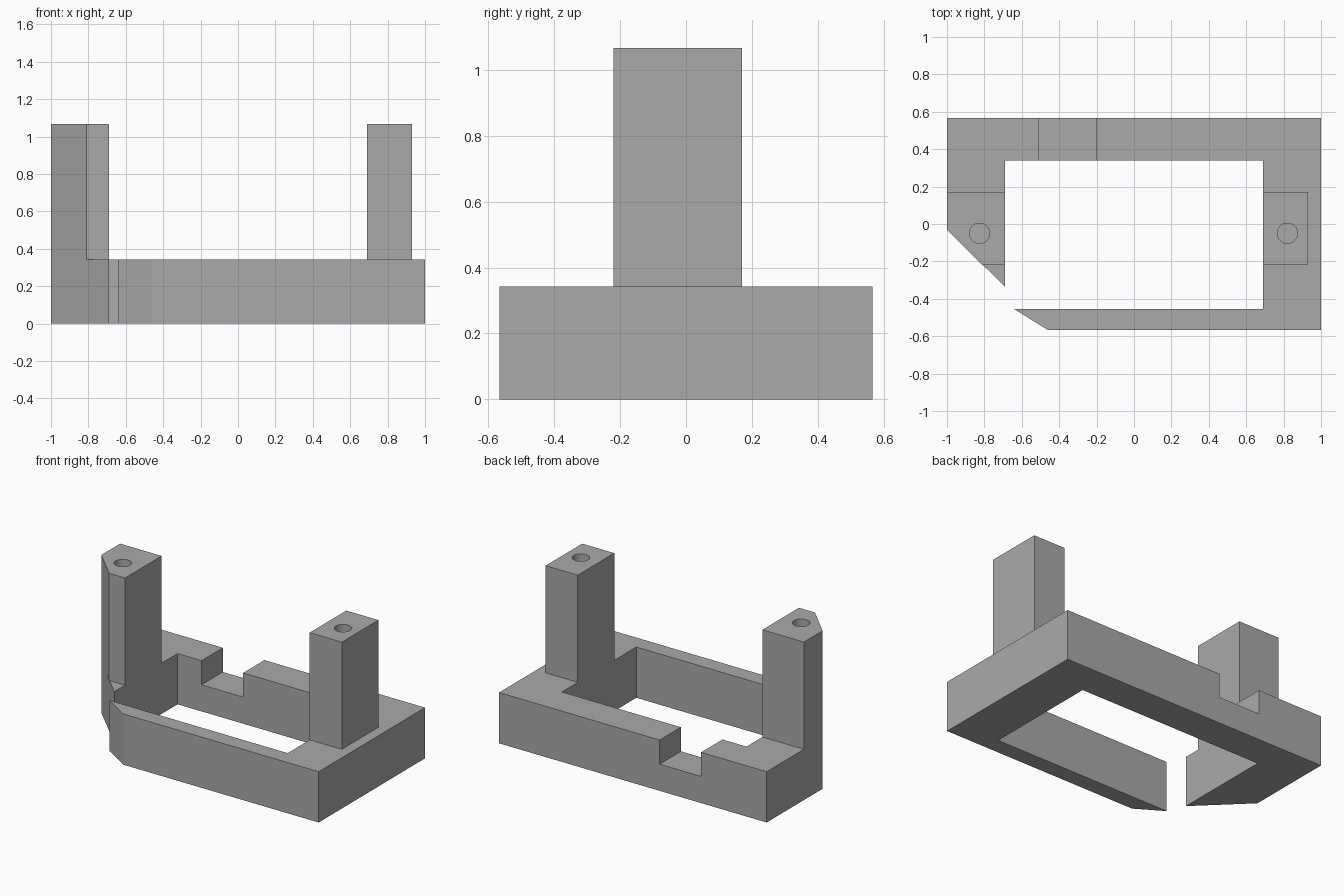
import bpy
import bmesh

cube = bpy.data.objects.get("Cube")
if cube:
    bpy.data.objects.remove(cube, do_unlink=True)

grey = bpy.data.materials.new("plain grey")
grey.use_nodes = True
grey.diffuse_color = (0.4, 0.4, 0.4, 1)
grey.node_tree.nodes["Principled BSDF"].inputs["Base Color"].default_value = (0.4, 0.4, 0.4, 1)


def finish(name, bm):
    mesh = bpy.data.meshes.new(name)
    bmesh.ops.recalc_face_normals(bm, faces=bm.faces)
    bm.to_mesh(mesh)
    bm.free()
    mesh.materials.append(grey)
    obj = bpy.data.objects.new(name, mesh)
    bpy.context.collection.objects.link(obj)
    return obj


def prism(name, outline, bottom, top):
    """Extrude a plan outline between two heights."""
    bm = bmesh.new()
    face = bm.faces.new([bm.verts.new((x, y, bottom)) for x, y in outline])
    up = bmesh.ops.extrude_face_region(bm, geom=[face])["geom"]
    bmesh.ops.translate(bm, vec=(0, 0, top - bottom),
                        verts=[v for v in up if isinstance(v, bmesh.types.BMVert)])
    return finish(name, bm)


def rectangle(x0, x1, y0, y1):
    return [(x0, y0), (x1, y0), (x1, y1), (x0, y1)]


def combine(target, other, operation):
    """Apply a boolean and remove the helper."""
    mod = target.modifiers.new(operation, 'BOOLEAN')
    mod.operation = operation
    mod.solver = 'EXACT'
    mod.object = other
    bpy.context.view_layer.objects.active = target
    bpy.ops.object.modifier_apply(modifier=mod.name)
    bpy.data.objects.remove(other, do_unlink=True)


BASE_TOP, POST_TOP = 0.343, 1.067
EDGE, INNER, BACK = 0.567, 0.69, 0.34

# C-shaped base with a gap and mitred ends at the front corner
frame = prism("mounting_frame", [
    (-1, EDGE), (-1, -0.03), (-INNER, -0.335), (-INNER, BACK),
    (INNER, BACK), (INNER, -0.455), (-0.64, -0.455), (-0.46, -EDGE),
    (1, -EDGE), (1, EDGE)], 0, BASE_TOP)

# Upright posts
right_post = prism("right_post", [
    (-1, 0.17), (-1, -0.03), (-0.81, -0.22), (-INNER, -0.22), (-INNER, 0.17)],
    BASE_TOP, POST_TOP)
left_post = prism("left_post", rectangle(INNER, 0.93, -0.22, 0.17), BASE_TOP, POST_TOP)
for post in (right_post, left_post):
    combine(frame, post, 'UNION')

# Notch across the back rail
notch = prism("notch_cutter", rectangle(-0.51, -0.20, 0.3, 0.6), 0.18, 0.5)
combine(frame, notch, 'DIFFERENCE')

# Screw holes in the post tops
for x in (-0.826, 0.82):
    bm = bmesh.new()
    bmesh.ops.create_cone(bm, cap_ends=True, segments=32, radius1=0.054, radius2=0.054, depth=0.8)
    bmesh.ops.translate(bm, verts=bm.verts, vec=(x, -0.05, POST_TOP))
    combine(frame, finish("hole_cutter", bm), 'DIFFERENCE')

bpy.ops.object.select_all(action='DESELECT')
frame.select_set(True)
bpy.context.view_layer.objects.active = frame
bpy.ops.object.shade_smooth_by_angle()
